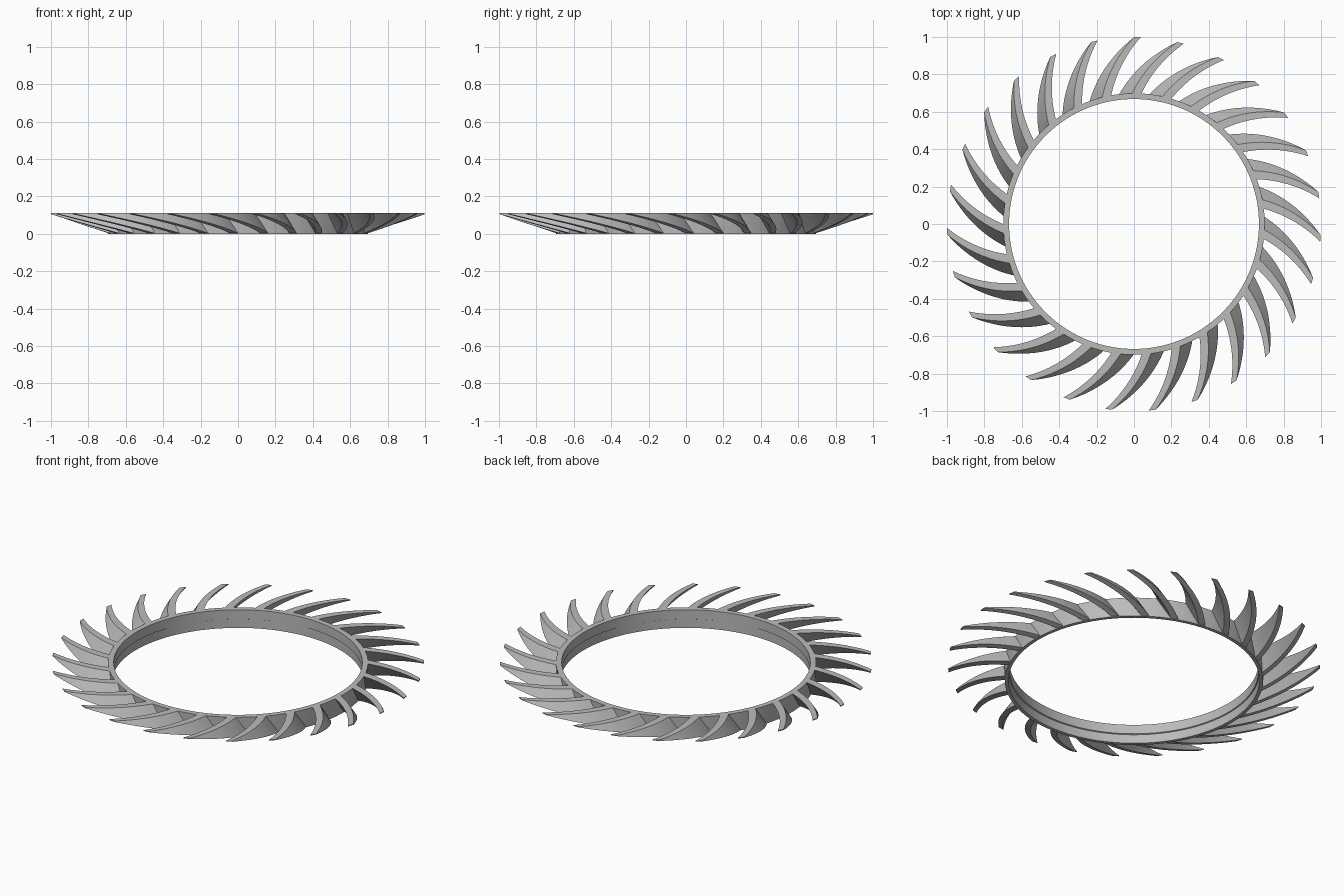
import bpy, bmesh, math

if "Cube" in bpy.data.objects:
    bpy.data.objects.remove(bpy.data.objects["Cube"], do_unlink=True)

HEIGHT = 0.11
BLADES = 27
ROOT_R, TIP_R = 0.685, 1.0
STEPS = 12

grey = bpy.data.materials.new("plain grey")
grey.use_nodes = True
grey.diffuse_color = (0.5, 0.5, 0.5, 1)
grey.node_tree.nodes["Principled BSDF"].inputs["Base Color"].default_value = (0.5, 0.5, 0.5, 1)


def finish(bm, name):
    bmesh.ops.recalc_face_normals(bm, faces=bm.faces)
    mesh = bpy.data.meshes.new(name)
    bm.to_mesh(mesh)
    bm.free()
    mesh.materials.append(grey)
    obj = bpy.data.objects.new(name, mesh)
    bpy.context.collection.objects.link(obj)
    bpy.ops.object.select_all(action="DESELECT")
    obj.select_set(True)
    bpy.context.view_layer.objects.active = obj
    bpy.ops.object.shade_smooth_by_angle(angle=math.radians(30))
    return obj


def polar(r, a, z):
    return (r * math.cos(a), r * math.sin(a), z)


def bridge(bm, rings, closed):
    """Join consecutive loops of vertices with quads."""
    pairs = list(zip(rings, rings[1:] + rings[:1])) if closed else list(zip(rings, rings[1:]))
    for a, b in pairs:
        for i in range(len(a)):
            j = (i + 1) % len(a)
            bm.faces.new((a[i], a[j], b[j], b[i]))


# Hub ring with a slight step halfway down its inner wall
profile = [(0.668, HEIGHT), (0.699, HEIGHT), (0.694, 0.0),
           (0.674, 0.0), (0.674, 0.052), (0.668, 0.055)]
bm = bmesh.new()
SEGMENTS = 135
bridge(bm, [[bm.verts.new(polar(r, math.tau * s / SEGMENTS, z)) for r, z in profile]
            for s in range(SEGMENTS)], True)
finish(bm, "hub_ring")

# Swept, leaning blade that tapers up to a flat-topped tip
bm = bmesh.new()
sections = []
for s in range(STEPS + 1):
    t = s / STEPS
    r = ROOT_R + (TIP_R - ROOT_R) * t
    low = 0.105 * t
    sweep = 0.22 - 0.18 * t - 0.04 * t * t
    width = 0.072 - 0.037 * t
    lean = 0.105 * (1 - t)
    corners = [(sweep, HEIGHT), (sweep + width, HEIGHT),
               (sweep + width + lean, low), (sweep + lean + 0.01 * (1 - t), low)]
    sections.append([bm.verts.new(polar(r, a, z)) for a, z in corners])
bridge(bm, sections, False)
bm.faces.new(sections[0])
bm.faces.new(sections[-1])
first = finish(bm, "blade_1")

# Remaining blades share the same mesh around the ring
for i in range(BLADES):
    blade = first if i == 0 else first.copy()
    blade.name = f"blade_{i + 1}"
    blade.rotation_euler.z = math.radians(87.9) + math.tau * i / BLADES
    if i:
        bpy.context.collection.objects.link(blade)
